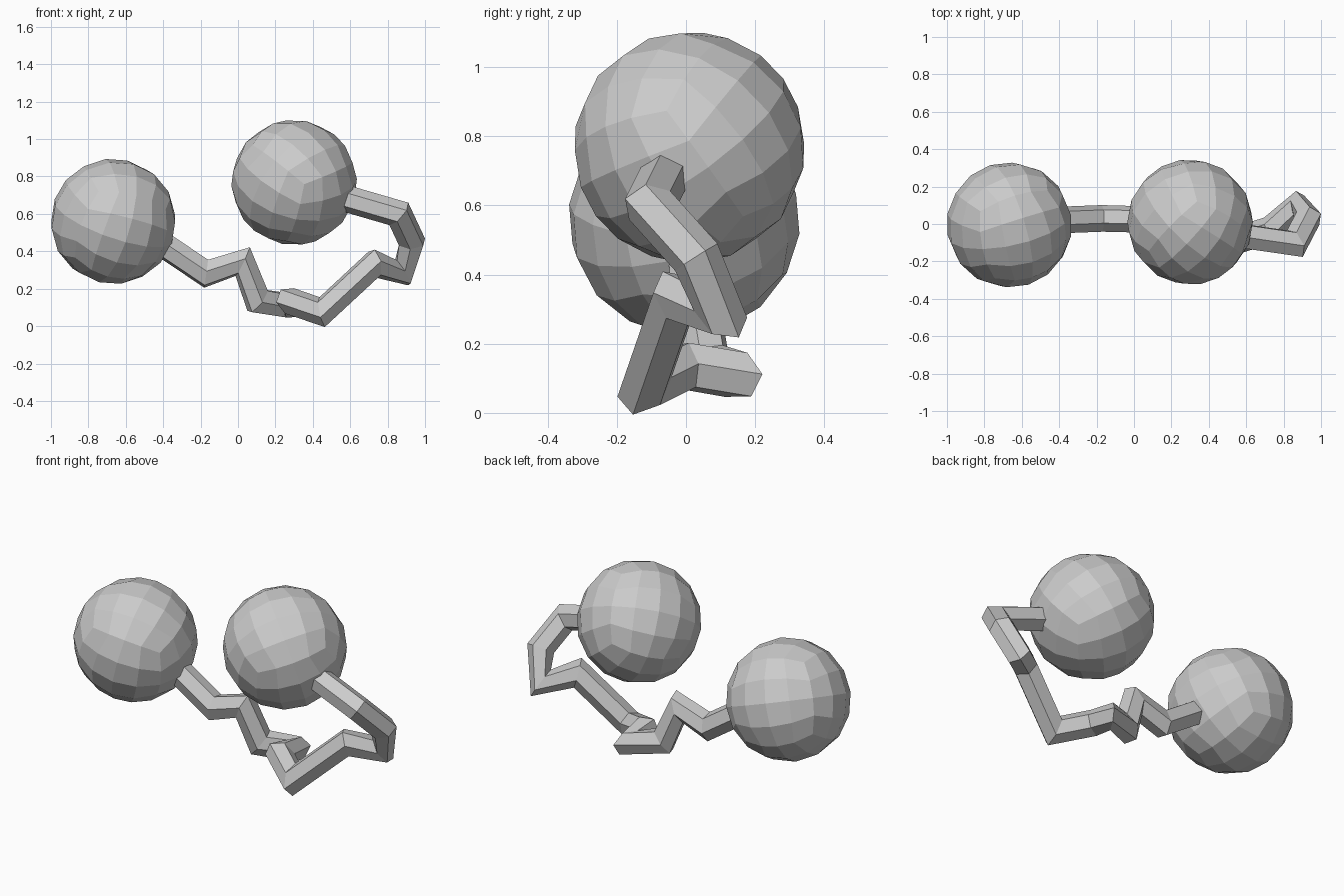
import bpy, bmesh, math
from mathutils import Vector, Euler, Quaternion

if "Cube" in bpy.data.objects:
    bpy.data.objects.remove(bpy.data.objects["Cube"])


def finish(bm, name):
    bmesh.ops.recalc_face_normals(bm, faces=bm.faces[:])
    me = bpy.data.meshes.new(name)
    bm.to_mesh(me)
    bm.free()
    ob = bpy.data.objects.new(name, me)
    bpy.context.collection.objects.link(ob)
    return ob


def quad_ball(name, centre, radius, turn):
    # cube grid pushed out to an even, flat-faced sphere
    bm = bmesh.new()
    bmesh.ops.create_cube(bm, size=2)
    bmesh.ops.subdivide_edges(bm, edges=bm.edges[:], cuts=3, use_grid_fill=True)
    rot = Euler(turn).to_matrix()
    for v in bm.verts:
        d = Vector([math.tan(c * math.pi / 4) for c in v.co]).normalized()
        v.co = Vector(centre) + rot @ d * radius
    return finish(bm, name)


def rope(name, path, radius, sides=6):
    # mitred six-sided tube along the path
    pts = [Vector(p) for p in path]
    dirs = [(b - a).normalized() for a, b in zip(pts, pts[1:])]
    bm = bmesh.new()
    rings = []
    side = dirs[0].orthogonal().normalized()
    for i, p in enumerate(pts):
        d0 = dirs[max(i - 1, 0)]
        d1 = dirs[min(i, len(dirs) - 1)]
        n = (d0 + d1).normalized()
        half = d0.rotation_difference(n)
        s = half @ side
        bend = d1 - d0
        bend = bend.normalized() if bend.length > 1e-4 else Vector()
        stretch = min(1 / max(n.dot(d0), 0.2), 1.25) - 1
        ring = []
        for k in range(sides):
            off = Quaternion(n, 2 * math.pi * k / sides) @ s * radius
            off += bend * off.dot(bend) * stretch
            ring.append(bm.verts.new(p + off))
        rings.append(ring)
        side = n.rotation_difference(d1) @ s
    for a, b in zip(rings, rings[1:]):
        for k in range(sides):
            j = (k + 1) % sides
            bm.faces.new((a[k], a[j], b[j], b[k]))
    bm.faces.new(rings[0])
    bm.faces.new(rings[-1])
    return finish(bm, name)


# two weighted balls
quad_ball("left_ball", (-0.667, -0.005, 0.56), 0.336, (0.35, 0.25, 0.3))
quad_ball("right_ball", (0.30, 0.01, 0.768), 0.336, (0.6, -0.3, 0.8))

# slack cord joining the balls
rope("cord", [
    (-0.43, 0.02, 0.455), (-0.17, 0.03, 0.28), (0.025, 0.025, 0.345),
    (0.105, 0.06, 0.135), (0.275, 0.145, 0.11), (0.275, 0.0, 0.135),
    (0.45, -0.12, 0.075), (0.73, -0.03, 0.335), (0.88, 0.10, 0.285),
    (0.93, 0.03, 0.45), (0.86, -0.105, 0.60), (0.55, -0.06, 0.69),
], 0.072)
